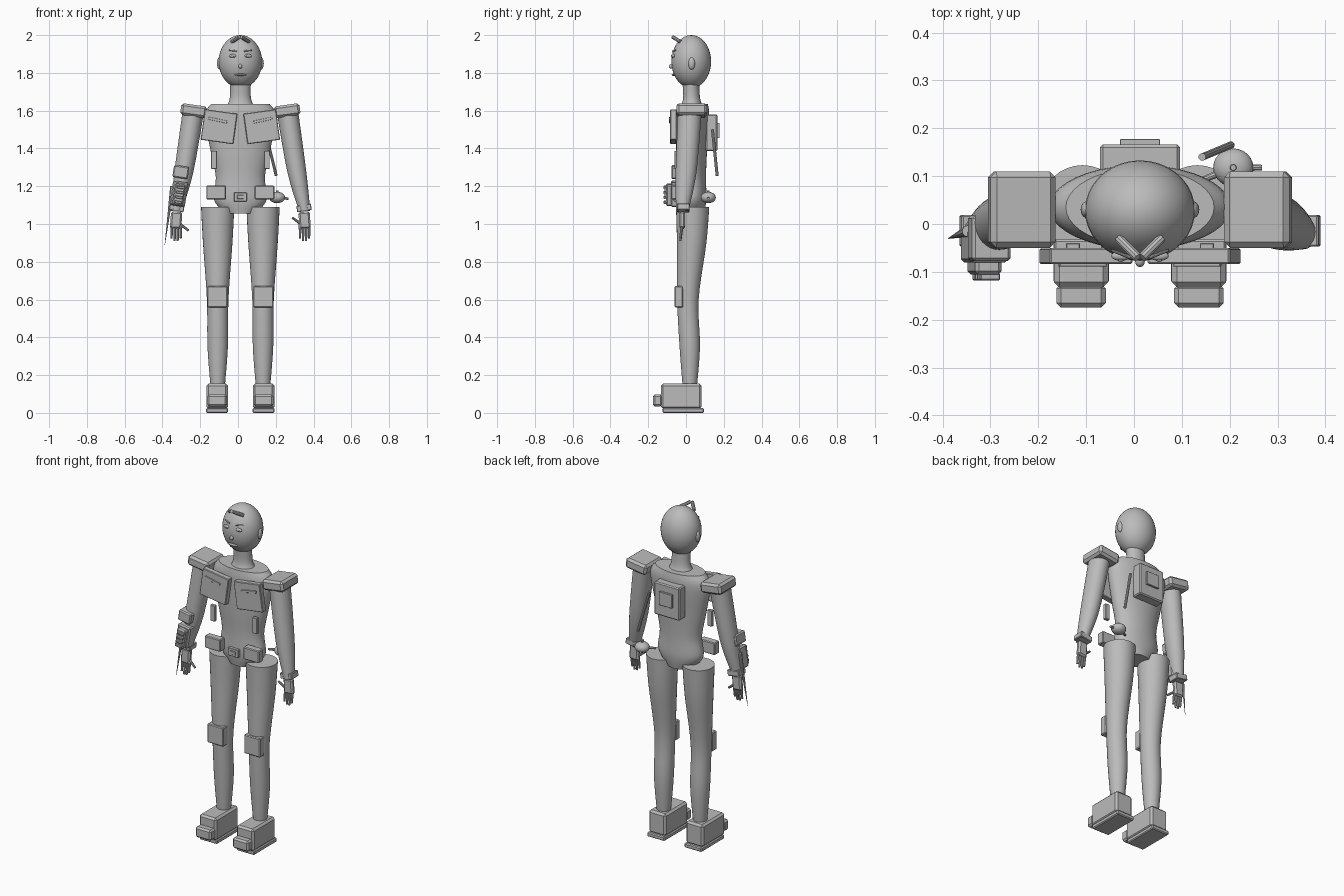
import bpy, bmesh, math
from mathutils import Matrix, Vector

default_cube = bpy.data.objects.get("Cube")
if default_cube:
    bpy.data.objects.remove(default_cube, do_unlink=True)

grey = bpy.data.materials.new("plain_grey")
grey.use_nodes = True
grey.diffuse_color = (.5, .5, .5, 1)
for node in grey.node_tree.nodes:
    if node.type == 'BSDF_PRINCIPLED':
        node.inputs["Base Color"].default_value = grey.diffuse_color

CENTRE = .0125  # body centre line
made_objects = []


def finish(name, bm, matrix):
    """Turn the mesh into an object; all x positions count from the body centre line."""
    bmesh.ops.recalc_face_normals(bm, faces=bm.faces[:])
    mesh = bpy.data.meshes.new(name)
    bm.to_mesh(mesh)
    bm.free()
    mesh.materials.append(grey)
    ob = bpy.data.objects.new(name, mesh)
    bpy.context.collection.objects.link(ob)
    ob.matrix_world = Matrix.Translation((CENTRE, 0, 0)) @ matrix
    made_objects.append(ob)


def placed(location, tilt):
    return Matrix.Translation(location) @ Matrix.Rotation(math.radians(tilt), 4, 'Y')


def smooth_stations(stations, steps=5):
    """Ease through the stations with a Catmull-Rom curve."""
    points = [Vector(station) for station in stations]
    padded = [points[0]] + points + [points[-1]]
    result = []
    for before, start, end, after in zip(padded, padded[1:], padded[2:], padded[3:]):
        leave, arrive = (end - before) / 2, (after - start) / 2
        for step in range(steps):
            t = step / steps
            blend = t * t * (3 - 2 * t)
            result.append(start.lerp(end, blend) + leave * (t * (1 - t) ** 2) - arrive * (t * t * (1 - t)))
    return result + [points[-1]]


def limb(name, stations, depth, mirror=1, sides=32):
    """Skin elliptical rings along stations of (x, y, z, radius)."""
    bm = bmesh.new()
    loops = []
    for x, y, z, radius in smooth_stations(stations):
        angles = [math.tau * i / sides for i in range(sides)]
        loops.append([bm.verts.new((mirror * x + radius * math.cos(a), y + depth(radius) * math.sin(a), z))
                      for a in angles])
    for lower, upper in zip(loops, loops[1:]):
        for i in range(sides):
            bm.faces.new((lower[i - 1], lower[i], upper[i], upper[i - 1]))
    bm.faces.new(loops[0])
    bm.faces.new(loops[-1])
    finish(name, bm, Matrix.Identity(4))


def box(name, location, size, tilt=0, chamfer=.1):
    """Box whose chamfer is a share of its thinnest side."""
    bm = bmesh.new()
    bmesh.ops.create_cube(bm, size=1)
    bmesh.ops.scale(bm, vec=size, verts=bm.verts[:])
    bmesh.ops.bevel(bm, geom=bm.edges[:], offset=chamfer * min(size), segments=1, affect='EDGES')
    finish(name, bm, placed(location, tilt))


def ball(name, location, radii, segments=24):
    bm = bmesh.new()
    bmesh.ops.create_uvsphere(bm, u_segments=segments, v_segments=segments // 2, radius=1)
    bmesh.ops.scale(bm, vec=radii, verts=bm.verts[:])
    finish(name, bm, placed(location, 0))


def rod(name, start, end, start_radius, end_radius):
    start, end = Vector(start), Vector(end)
    axis = end - start
    bm = bmesh.new()
    bmesh.ops.create_cone(bm, cap_ends=True, segments=10, depth=axis.length,
                          radius1=start_radius, radius2=end_radius)
    turn = axis.to_track_quat('Z', 'Y').to_matrix().to_4x4()
    finish(name, bm, Matrix.Translation((start + end) / 2) @ turn)


def build_face_side(side, s):
    ball(side + "_ear", location=(s * .11, .03, 1.85), radii=(.014, .018, .032))
    ball(side + "_eye", location=(s * .04, -.067, 1.89), radii=(.02, .01, .01))
    ball(side + "_iris", location=(s * .04, -.075, 1.89), radii=(.007, .004, .007))
    rod(side + "_eyebrow", start=(s * .02, -.07, 1.915), end=(s * .06, -.055, 1.92),
        start_radius=.004, end_radius=.003)
    rod(side + "_hair_strand", start=(s * .045, -.03, 1.965), end=(s * .005, -.07, 1.99),
        start_radius=.01, end_radius=.01)


def build_armour_side(side, s):
    slope = -8 * s
    box(side + "_chest_plate", location=(s * .113, -.067, 1.515), size=(.174, .034, .163), tilt=slope)
    box(side + "_chest_slot", location=(s * .12, -.084, 1.55), size=(.1, .01, .014), tilt=slope * 1.5)
    box(side + "_waist_strip", location=(s * .14, -.05, 1.34), size=(.03, .02, .095))
    box(side + "_belt_pouch", location=(s * .128, -.055, 1.167), size=(.104, .045, .073))
    box(side + "_shoulder_pad", location=(s * .247, .03, 1.6), size=(.138, .16, .062),
        tilt=slope, chamfer=.2)
    box(side + "_knee_pad", location=(s * .122, -.038, .615), size=(.106, .045, .112))


def build_arm(side, s):
    limb(side + "_arm", [(.34, -.02, 1.07, .03), (.3, 0, 1.27, .05), (.25, .02, 1.59, .057)],
         depth=lambda radius: radius * 1.1, mirror=s)
    box(side + "_wrist_cuff", location=(s * .337, -.014, 1.085), size=(.078, .066, .034), tilt=-10 * s)
    box(side + "_palm", location=(s * .34, -.02, 1.02), size=(.06, .03, .09), tilt=-4 * s, chamfer=.3)
    for finger in range(4):
        x = s * (.316 + finger * .016)
        tip = .925 - .015 * (finger in (1, 2))
        rod(side + "_finger", start=(x, -.02, 1), end=(x, -.03, tip), start_radius=.008, end_radius=.006)
    rod(side + "_thumb", start=(s * .32, -.02, 1), end=(s * .275, -.03, 1 + s * .034),
        start_radius=.008, end_radius=.006)


def build_leg(side, s):
    limb(side + "_leg", [(.12, .02, .13, .037), (.12, .02, .35, .054), (.12, .01, .6, .057),
                         (.12, .03, .9, .078), (.12, .035, 1.09, .088)],
         depth=lambda radius: radius, mirror=s)
    box(side + "_boot", location=(s * .123, -.025, .088), size=(.114, .215, .134))
    box(side + "_boot_sole", location=(s * .123, -.015, .013), size=(.116, .218, .026), chamfer=.2)
    box(side + "_boot_toe", location=(s * .123, -.15, .066), size=(.104, .05, .064), chamfer=.2)


# Head, face and neck
ball("head", location=(0, .028, 1.86), radii=(.115, .105, .14), segments=36)
ball("nose", location=(0, -.078, 1.835), radii=(.01, .012, .012))
ball("mouth", location=(0, -.066, 1.79), radii=(.032, .01, .006))
limb("neck", [(0, .03, 1.6, .09), (0, .03, 1.66, .057), (0, .025, 1.76, .056)],
     depth=lambda radius: radius * .8)

# Torso
limb("torso", [(0, .03, 1.055, .08), (0, .03, 1.13, .14), (0, .03, 1.25, .13), (0, .03, 1.4, .16),
               (0, .035, 1.57, .19), (0, .035, 1.635, .155)],
     depth=lambda radius: .05 + radius / 5, sides=40)

# Paired parts
for side, s in (("left", 1), ("right", -1)):
    build_face_side(side, s)
    build_armour_side(side, s)
    build_arm(side, s)
    build_leg(side, s)

# Belt buckle
box("buckle_plate", location=(0, -.055, 1.143), size=(.068, .02, .046))
box("buckle_centre", location=(0, -.067, 1.143), size=(.034, .008, .02))

# Backpack, and baton slung beside it
box("backpack", location=(0, .135, 1.483), size=(.168, .062, .195))
box("backpack_panel", location=(0, .17, 1.495), size=(.084, .016, .08))
rod("baton", start=(.13, .14, 1.5), end=(.19, .165, 1.255), start_radius=.008, end_radius=.008)

# Round canister on the left hip
canister = Vector((.195, .118, 1.14))
ball("hip_canister", location=canister, radii=(.042, .04, .03))
for name, direction, length in (("nozzle", (1, 0, -.1), .06), ("cap", (0, 0, 1), .038),
                                ("strap", (-1, -.4, 0), .07)):
    rod("canister_" + name, start=canister, end=canister + Vector(direction) * length,
        start_radius=.01, end_radius=.006)

# Forearm device and blade on the right arm
lean = 9
box("forearm_block", location=(-.315, -.03, 1.275), size=(.082, .095, .065), tilt=lean)
box("forearm_base", location=(-.325, -.045, 1.16), size=(.082, .07, .13), tilt=lean)
box("forearm_housing", location=(-.325, -.088, 1.155), size=(.056, .035, .115), tilt=lean, chamfer=.2)
for rib in range(4):
    box("forearm_rib", location=(-.314 - rib * .005, -.11, 1.193 - rib * .026),
        size=(.042, .016, .014), tilt=lean, chamfer=.2)
rod("forearm_blade", start=(-.36, -.015, 1.2), end=(-.4, -.03, .89), start_radius=.012, end_radius=.001)

# Smooth shading with sharp edges kept
bpy.ops.object.select_all(action='DESELECT')
for ob in made_objects:
    ob.select_set(True)
bpy.context.view_layer.objects.active = made_objects[0]
bpy.ops.object.shade_smooth_by_angle(angle=math.radians(32))
